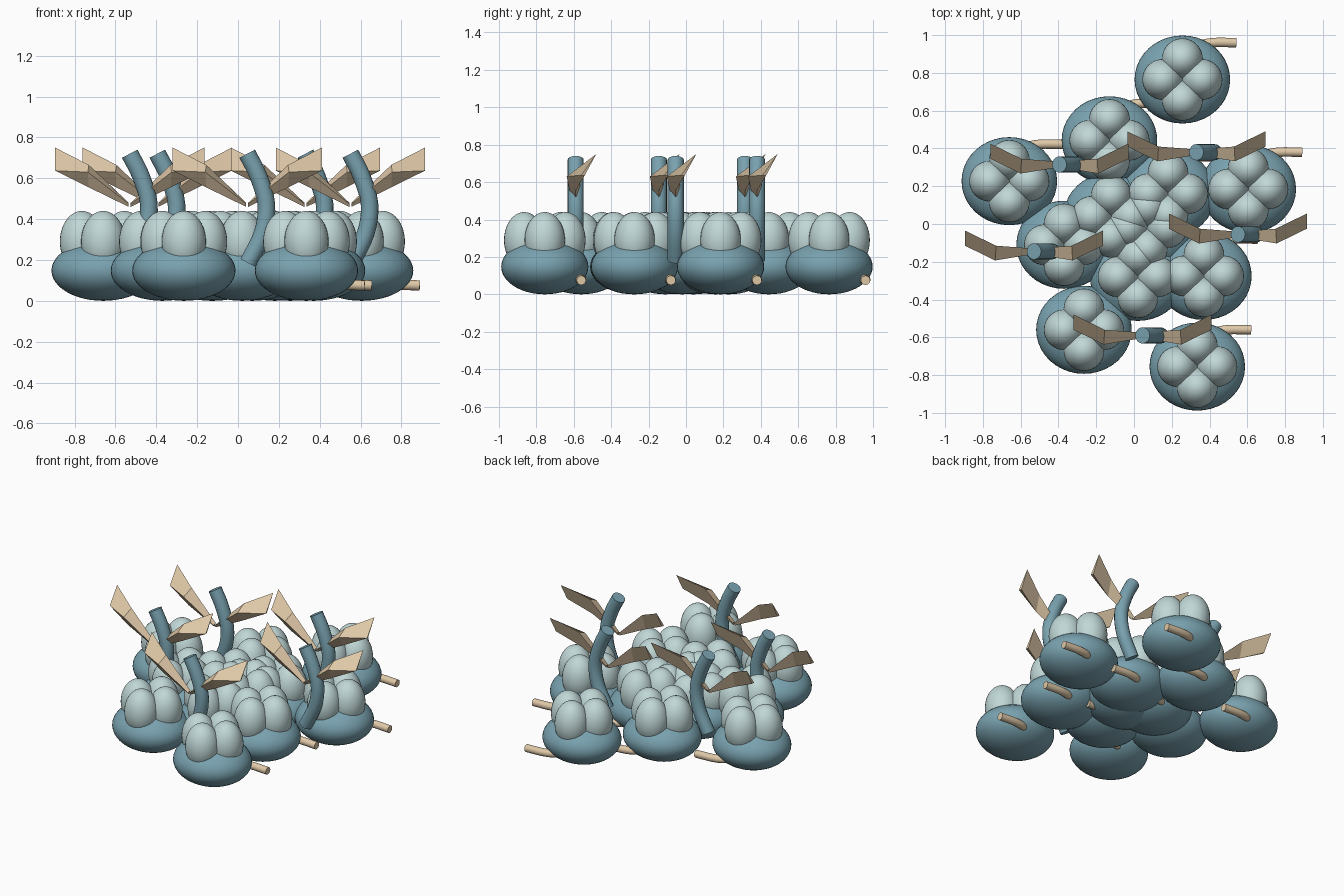
import bpy, bmesh, math
from mathutils import Vector, Matrix

if "Cube" in bpy.data.objects:
    bpy.data.objects.remove(bpy.data.objects["Cube"])


def material(name, rgb):
    m = bpy.data.materials.new(name)
    m.diffuse_color = (*rgb, 1)
    m.use_nodes = True
    m.node_tree.nodes["Principled BSDF"].inputs["Base Color"].default_value = m.diffuse_color
    return m


SLATE = material("slate blue", (0.19, 0.36, 0.43))
PALE = material("pale aqua", (0.53, 0.68, 0.68))
TAN = material("light tan", (0.74, 0.58, 0.39))


def finish(name, bm, mat, loc, smooth=True):
    bmesh.ops.recalc_face_normals(bm, faces=bm.faces[:])
    me = bpy.data.meshes.new(name)
    bm.to_mesh(me)
    bm.free()
    me.materials.append(mat)
    ob = bpy.data.objects.new(name, me)
    ob.location = loc
    bpy.context.collection.objects.link(ob)
    if smooth:
        bpy.ops.object.select_all(action='DESELECT')
        ob.select_set(True)
        bpy.context.view_layer.objects.active = ob
        bpy.ops.object.shade_smooth_by_angle(angle=math.radians(40))
    return ob


def ellipsoid(bm, centre, radii, u=32, v=20):
    mat = Matrix.Translation(centre) @ Matrix.Diagonal((*radii, 1))
    bmesh.ops.create_uvsphere(bm, u_segments=u, v_segments=v, radius=1, matrix=mat)


def tube(name, points, radius, mat, loc):
    """Capped round tube along a smooth path through the points."""
    pts = [Vector(p) for p in points]
    ext = [2 * pts[0] - pts[1]] + pts + [2 * pts[-1] - pts[-2]]
    path = []
    for i in range(1, len(ext) - 2):
        a, b, c, d = ext[i - 1:i + 3]
        for k in range(4):
            t = k / 4
            path.append(0.5 * (2 * b + (c - a) * t + (2 * a - 5 * b + 4 * c - d) * t * t
                               + (3 * b - a - 3 * c + d) * t ** 3))
    path.append(pts[-1])
    bm = bmesh.new()
    rings = []
    for i, p in enumerate(path):
        tan = (path[min(i + 1, len(path) - 1)] - path[max(i - 1, 0)]).normalized()
        ref = Vector((0, 1, 0)) if abs(tan.y) < 0.75 and abs(tan.z) > 0.3 else Vector((0, 0, 1))
        side = tan.cross(ref).normalized()
        up = side.cross(tan).normalized()
        rings.append([bm.verts.new(p + radius * (math.cos(a) * side + math.sin(a) * up))
                      for a in (math.tau * k / 16 for k in range(16))])
    for r, s in zip(rings, rings[1:]):
        for k in range(16):
            n = (k + 1) % 16
            bm.faces.new((r[k], r[n], s[n], s[k]))
    bm.faces.new(rings[0])
    bm.faces.new(rings[-1])
    return finish(name, bm, mat, loc)


# Clustered fruit: squashed base, four upright lobes, small bent twig underneath
fruits = [(0.256, 0.765), (-0.13, 0.443), (-0.66, 0.227), (0.605, 0.185),
          (0.18, 0.16), (-0.12, 0.04), (0.07, -0.02), (-0.37, -0.11),
          (0.02, -0.28), (0.37, -0.275), (-0.265, -0.56), (0.335, -0.755)]
TWIG = [(0.03, 0.13, 0.10), (0.08, 0.175, 0.085), (0.16, 0.195, 0.08), (0.285, 0.195, 0.075)]
for x, y in fruits:
    bm = bmesh.new()
    ellipsoid(bm, (0, 0, 0.148), (0.253, 0.233, 0.148), 40, 24)
    finish("fruit_base", bm, SLATE, (x, y, 0))
    bm = bmesh.new()
    for dx, dy in ((1, 0), (-1, 0), (0, 1), (0, -1)):
        ellipsoid(bm, (0.104 * dx, 0.11 * dy, 0.29), (0.108, 0.108, 0.15))
    finish("fruit_lobes", bm, PALE, (x, y, 0))
    tube("twig", TWIG, 0.025, TAN, (x, y, 0))

# Stems with a mirrored pair of folded, flaring leaves
stems = [(-0.53, -0.145), (-0.395, 0.315), (0.045, -0.59), (0.33, 0.38), (0.55, -0.055)]
STEM = [(0, 0, 0.72), (0.055, 0, 0.61), (0.094, 0, 0.47), (0.075, 0, 0.33), (0.005, 0, 0.185)]
LEAF = [[(0.005, -0.015, 0.475), (0.005, 0.015, 0.48), (0.005, 0, 0.46)],
        [(0.205, -0.048, 0.63), (0.2, 0.03, 0.665), (0.2, 0.0, 0.555)],
        [(0.365, 0.03, 0.637), (0.365, 0.11, 0.75), (0.36, 0.048, 0.635)]]
for x, y in stems:
    tube("stem", STEM, 0.043, SLATE, (x, y, 0))
    for s, side in ((-1, "left"), (1, "right")):
        bm = bmesh.new()
        rows = [[bm.verts.new((s * px, py, pz)) for px, py, pz in row] for row in LEAF]
        for r, q in zip(rows, rows[1:]):
            for k in range(3):
                n = (k + 1) % 3
                bm.faces.new((r[k], r[n], q[n], q[k]))
        bm.faces.new(rows[0])
        bm.faces.new(rows[-1])
        finish(side + "_leaf", bm, TAN, (x, y, 0), smooth=False)
